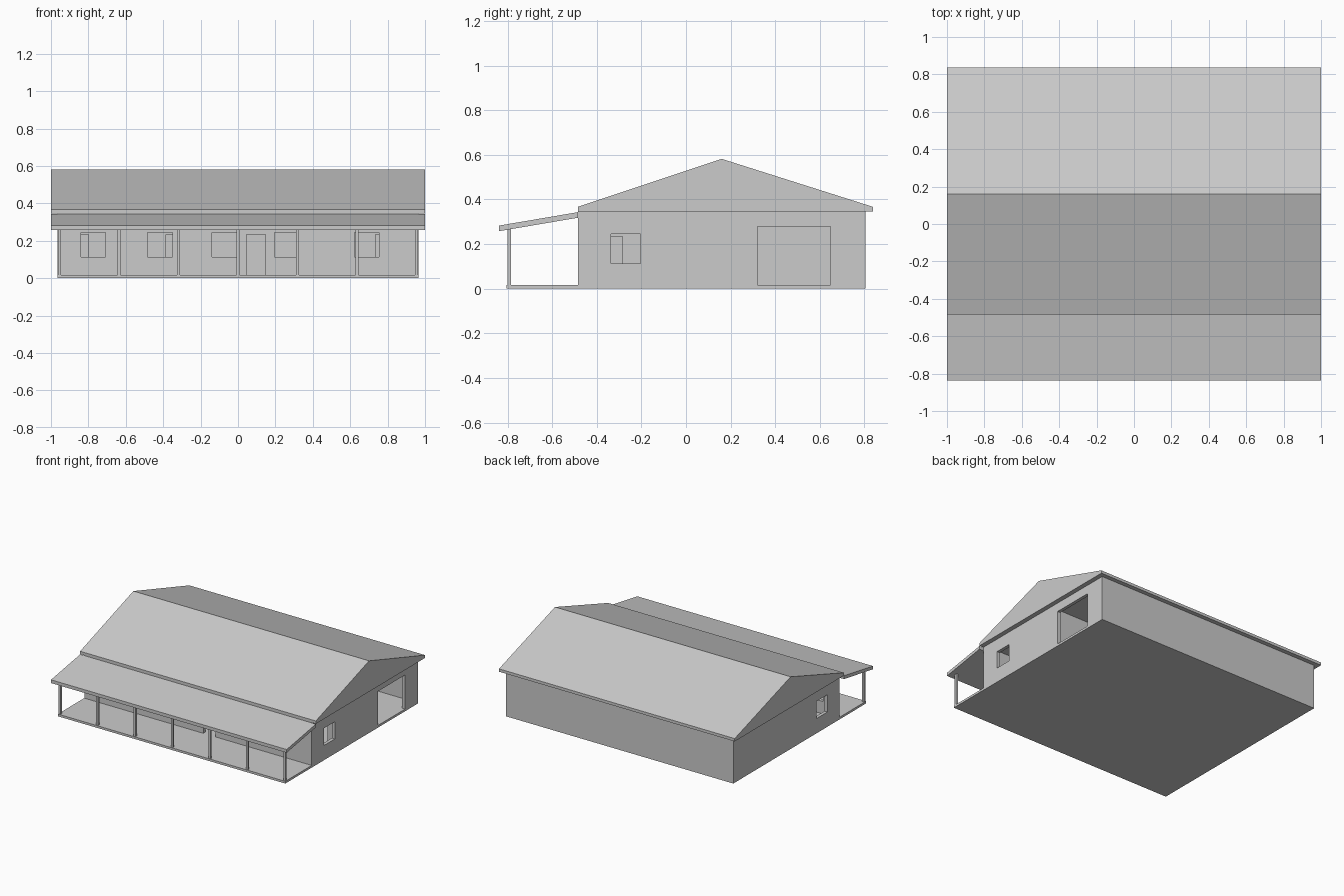
import bpy, bmesh

if "Cube" in bpy.data.objects:
    bpy.data.objects.remove(bpy.data.objects["Cube"])

grey = bpy.data.materials.new("plain grey")
grey.diffuse_color = (0.6, 0.6, 0.6, 1)
grey.use_nodes = True
grey.node_tree.nodes["Principled BSDF"].inputs["Base Color"].default_value = grey.diffuse_color


def prism(name, profile, x0, x1):
    """Extrude a closed (y, z) profile along x."""
    bm = bmesh.new()
    face = bm.faces.new([bm.verts.new((x0, y, z)) for y, z in profile])
    out = bmesh.ops.extrude_face_region(bm, geom=[face])
    verts = [v for v in out["geom"] if isinstance(v, bmesh.types.BMVert)]
    bmesh.ops.translate(bm, vec=(x1 - x0, 0, 0), verts=verts)
    bmesh.ops.recalc_face_normals(bm, faces=bm.faces)
    mesh = bpy.data.meshes.new(name)
    bm.to_mesh(mesh)
    bm.free()
    mesh.materials.append(grey)
    obj = bpy.data.objects.new(name, mesh)
    bpy.context.collection.objects.link(obj)
    return obj


def box(name, x0, x1, y0, y1, z0, z1):
    return prism(name, [(y0, z0), (y1, z0), (y1, z1), (y0, z1)], x0, x1)


HALF, FRONT, BACK = 0.965, -0.485, 0.805
FLOOR, TOP = 0.017, 0.345
T = 0.025                       # wall thickness
IN = HALF - T                   # inner face of the side walls
SILL, HEAD, DOOR = 0.113, 0.245, 0.235

# House block, hollowed into rooms and pierced by openings
house = box("house_walls", -HALF, HALF, FRONT, BACK, 0, TOP)
cuts = []

# Rooms
for x0, x1, y0, y1 in [
    (-IN, -0.61, FRONT + T, -0.11),
    (-0.585, -0.26, FRONT + T, -0.11),
    (-0.235, 0.41, FRONT + T, -0.11),
    (0.435, IN, FRONT + T, -0.11),
    (-IN, 0.41, -0.085, BACK - T),
    (0.435, IN, -0.085, 0.225),
    (0.435, IN, 0.25, BACK - T),
]:
    cuts.append((x0, x1, y0, y1, FLOOR, TOP + 0.1))

# Front windows
for x in (-0.84, -0.483, -0.14, 0.195, 0.622):
    cuts.append((x, x + 0.132, FRONT - 0.05, FRONT + T + 0.02, SILL, HEAD))
# Front door
cuts.append((0.045, 0.147, FRONT - 0.05, FRONT + T + 0.02, FLOOR, DOOR))
# Side windows
for x in (-HALF, HALF):
    cuts.append((x - 0.05, x + 0.05, -0.337, -0.205, SILL, HEAD))
# Garage opening
cuts.append((IN - 0.02, HALF + 0.05, 0.32, 0.647, FLOOR, 0.278))
# Inner doorways
for x in (-0.9, -0.385, 0.735):
    cuts.append((x, x + 0.1, -0.13, -0.06, FLOOR, DOOR))
cuts.append((0.39, 0.455, -0.385, -0.285, FLOOR, DOOR))

cutters = []
for c in cuts:
    cutter = box("opening_cutter", *c)
    cutter.hide_render = True
    mod = house.modifiers.new("cut", "BOOLEAN")
    mod.operation = "DIFFERENCE"
    mod.solver = "EXACT"
    mod.object = cutter
    cutters.append(cutter)
bpy.context.view_layer.update()
deps = bpy.context.evaluated_depsgraph_get()
cut_mesh = bpy.data.meshes.new_from_object(house.evaluated_get(deps))
house.modifiers.clear()
house.data = cut_mesh
for cutter in cutters:
    bpy.data.objects.remove(cutter)

# Main gable roof
prism("main_roof", [(FRONT, TOP), (0.838, TOP), (0.838, 0.367),
                    (0.16, 0.582), (FRONT, 0.367)], -1, 1)

# Lean-to porch roof
prism("porch_roof", [(-0.838, 0.258), (FRONT, 0.318),
                     (FRONT, 0.343), (-0.838, 0.283)], -1, 1)

# Porch deck
box("porch_deck", -HALF, HALF, -0.805, FRONT, 0, FLOOR)

# Porch posts
for i in range(7):
    x = -0.954 + 0.318 * i
    box("porch_post", x - 0.008, x + 0.008, -0.8, -0.784, FLOOR, 0.268)
